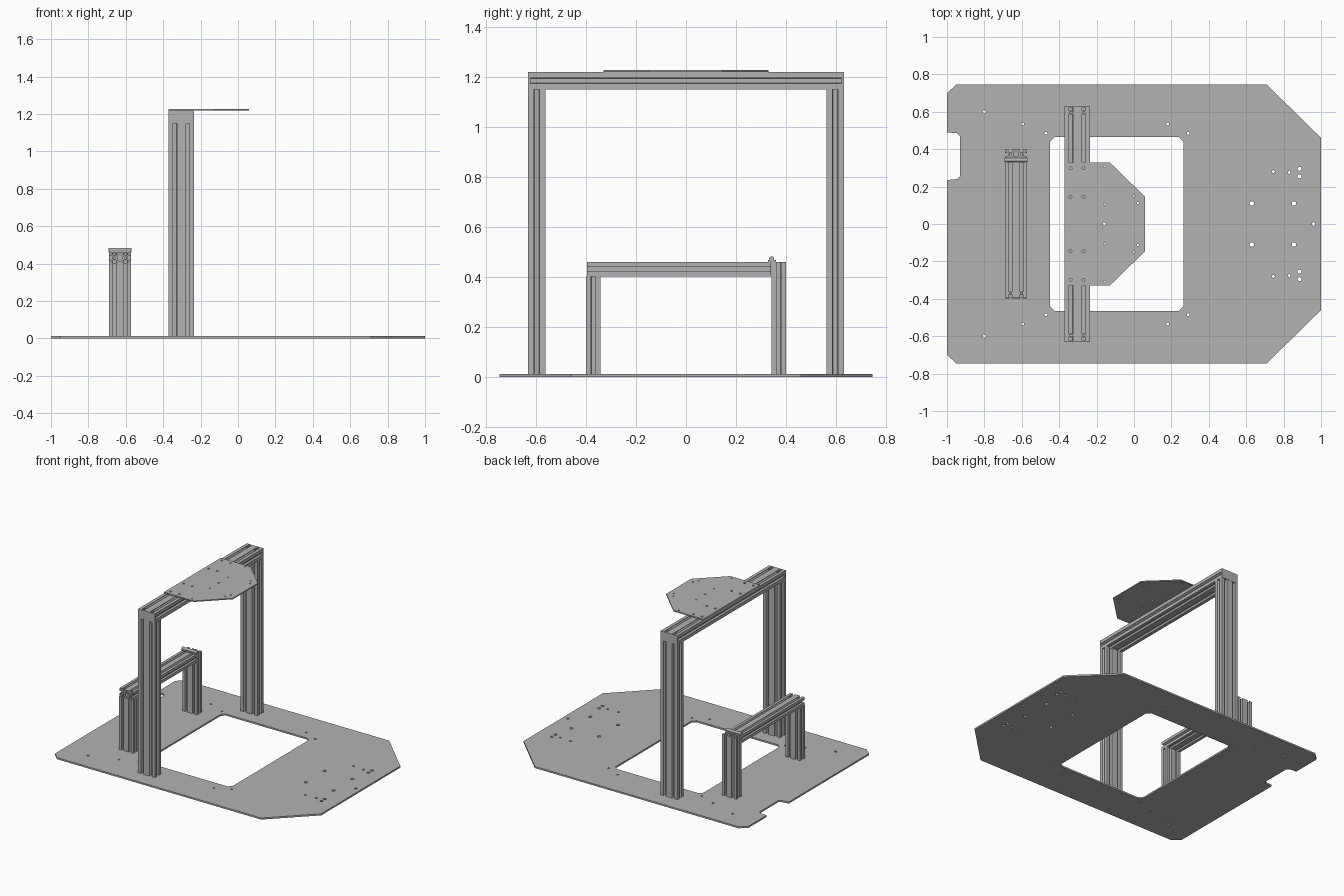
import bpy, bmesh
from math import sin, cos, tau
from mathutils import Matrix, Vector

cube = bpy.data.objects.get("Cube")
if cube:
    bpy.data.objects.remove(cube, do_unlink=True)

metal = bpy.data.materials.new("grey aluminium")
GREY = (0.45, 0.45, 0.45, 1)
metal.diffuse_color = GREY
metal.use_nodes = True
metal.node_tree.nodes["Principled BSDF"].inputs["Base Color"].default_value = GREY


def circle(x, y, r, n=12):
    return [(x + r * cos(tau * i / n), y + r * sin(tau * i / n)) for i in range(n)]


def prism(name, loops, depth, matrix):
    """Fill an outline with holes, extrude it along local z and place it."""
    bm = bmesh.new()
    edges = []
    for loop in loops:
        vs = [bm.verts.new((u, v, 0)) for u, v in loop]
        edges += [bm.edges.new((a, b)) for a, b in zip(vs, vs[1:] + vs[:1])]
    bmesh.ops.triangle_fill(bm, edges=edges, use_beauty=True, normal=(0, 0, 1))
    ext = bmesh.ops.extrude_face_region(bm, geom=bm.faces[:])
    top = [g for g in ext["geom"] if isinstance(g, bmesh.types.BMVert)]
    bmesh.ops.translate(bm, verts=top, vec=(0, 0, depth))
    bmesh.ops.transform(bm, matrix=matrix, verts=bm.verts[:])
    bmesh.ops.recalc_face_normals(bm, faces=bm.faces[:])
    mesh = bpy.data.meshes.new(name)
    bm.to_mesh(mesh)
    bm.free()
    mesh.materials.append(metal)
    obj = bpy.data.objects.new(name, mesh)
    bpy.context.collection.objects.link(obj)
    return obj


def slotted_profile(s):
    """Double-width T-slot section, centred, 2s wide and s high."""
    slot = [(-.15, 0), (-.15, .09), (-.27, .09), (-.14, .28),
            (.14, .28), (.27, .09), (.15, .09), (.15, 0)]
    outline = []
    sides = [((-1, -.5), (1, 0), 2), ((1, -.5), (0, 1), 1),
             ((1, .5), (-1, 0), 2), ((-1, .5), (0, -1), 1)]
    for corner, d, cells in sides:
        c, d = Vector(corner), Vector(d)
        inward = Vector((-d.y, d.x))
        outline.append(c)
        for k in range(cells):
            outline += [c + d * (k + .5 + a) + inward * b for a, b in slot]
    cavity = [(.2, .14), (.05, .34), (-.05, .34), (-.2, .14),
              (-.2, -.14), (-.05, -.34), (.05, -.34), (.2, -.14)]
    loops = [outline, circle(-.5, 0, .1), circle(.5, 0, .1), cavity]
    return [[(p[0] * s, p[1] * s) for p in loop] for loop in loops]


def leg(name, s, x, y, z0, z1):
    prism(name, slotted_profile(s), z1 - z0, Matrix.Translation((x, y, z0)))


def along_y(x, y, z):
    return Matrix.Translation((x, y, z)) @ Matrix(
        ((1, 0, 0, 0), (0, 0, 1, 0), (0, 1, 0, 0), (0, 0, 0, 1)))


def beam(name, s, x, z, y0, y1):
    prism(name, slotted_profile(s), y1 - y0, along_y(x, y0, z))


def box(x0, x1, y0, y1):
    return [(x0, y0), (x1, y0), (x1, y1), (x0, y1)]


def both(points):
    """Circles mirrored in y from (x, y, radius)."""
    return [circle(x, s * y, r) for x, y, r in points for s in (1, -1)]


def up(z):
    return Matrix.Translation((0, 0, z))


# Base plate with window, cable notch and drilled holes
BASE = 0.012
outline = [(-1, -.70), (-.95, -.745), (.71, -.745), (1, -.46), (1, .46),
           (.71, .745), (-.95, .745), (-1, .70), (-1, .49), (-.945, .485),
           (-.93, .47), (-.93, .255), (-.945, .24), (-1, .235)]
window = [(-.425, -.465), (.24, -.465), (.265, -.44), (.265, .44),
          (.24, .465), (-.425, .465), (-.45, .44), (-.45, -.44)]
holes = both([(-.8, .6, .009), (-.595, .535, .008), (-.47, .485, .008),
              (.18, .535, .008), (.29, .485, .008), (.63, .11, .012),
              (.855, .11, .012), (.745, .28, .008), (.83, .275, .008),
              (.885, .295, .011), (.885, .255, .011)])
prism("base_plate", [outline, window, circle(.96, 0, .01)] + holes, BASE, up(0))

# Tall gantry
S, X, TOP = .0685, -.303, 1.15
for side, y in (("front", -.596), ("back", .596)):
    leg("tall_leg_" + side, S, X, y, BASE, TOP)
beam("tall_crossbeam", S, X, TOP + S / 2, -.622, .622)
for side, y in (("front", -.632), ("back", .622)):
    prism("crossbeam_end_cap_" + side, [box(-S, S, -S / 2, S / 2)], .01,
          along_y(X, y, TOP + S / 2))
for x in (X - S / 2, X + S / 2):
    for y in (-.596, .596):
        prism("crossbeam_bolt", [circle(x, y, .012), circle(x, y, .006)], .012, up(TOP + S - .02))

# Mounting plate on the tall gantry
shape = [(-.372, -.33), (-.13, -.33), (.06, -.145), (.06, .145), (-.13, .33), (-.372, .33)]
drilled = both([(-.34, .298, .008), (-.27, .298, .008), (-.34, .145, .008),
                (-.27, .145, .008), (-.158, .308, .005), (-.158, .105, .005),
                (0, .15, .005), (.02, .112, .006)])
prism("mounting_plate", [shape, circle(-.158, 0, .008)] + drilled, .008, up(TOP + S))

# Short frame: the crossbeam sits on the front leg and butts against the back leg
T, XS, LOW = .0585, -.631, .402
leg("short_leg_front", T, XS, -.37, BASE, LOW)
leg("short_leg_back", T, XS, .37, BASE, LOW + T)
beam("short_crossbeam", T, XS, LOW + T / 2, -.395, .34)
for x in (XS - T / 2, XS + T / 2):
    prism("short_beam_bolt", [circle(x, -.37, .01), circle(x, -.37, .005)], .01, up(LOW + T - .017))

# Joint hinge across the top of the short frame
prism("hinge_plate", [box(XS - T, XS + T, .328, .36)], .008, up(LOW + T))
rod_matrix = Matrix.Translation((XS - .062, .342, .473)) @ Matrix(
    ((0, 0, 1, 0), (1, 0, 0, 0), (0, 1, 0, 0), (0, 0, 0, 1)))
rod = prism("hinge_rod", [circle(0, 0, .01, 16)], .124, rod_matrix)
bpy.context.view_layer.objects.active = rod
rod.select_set(True)
bpy.ops.object.shade_smooth_by_angle()
